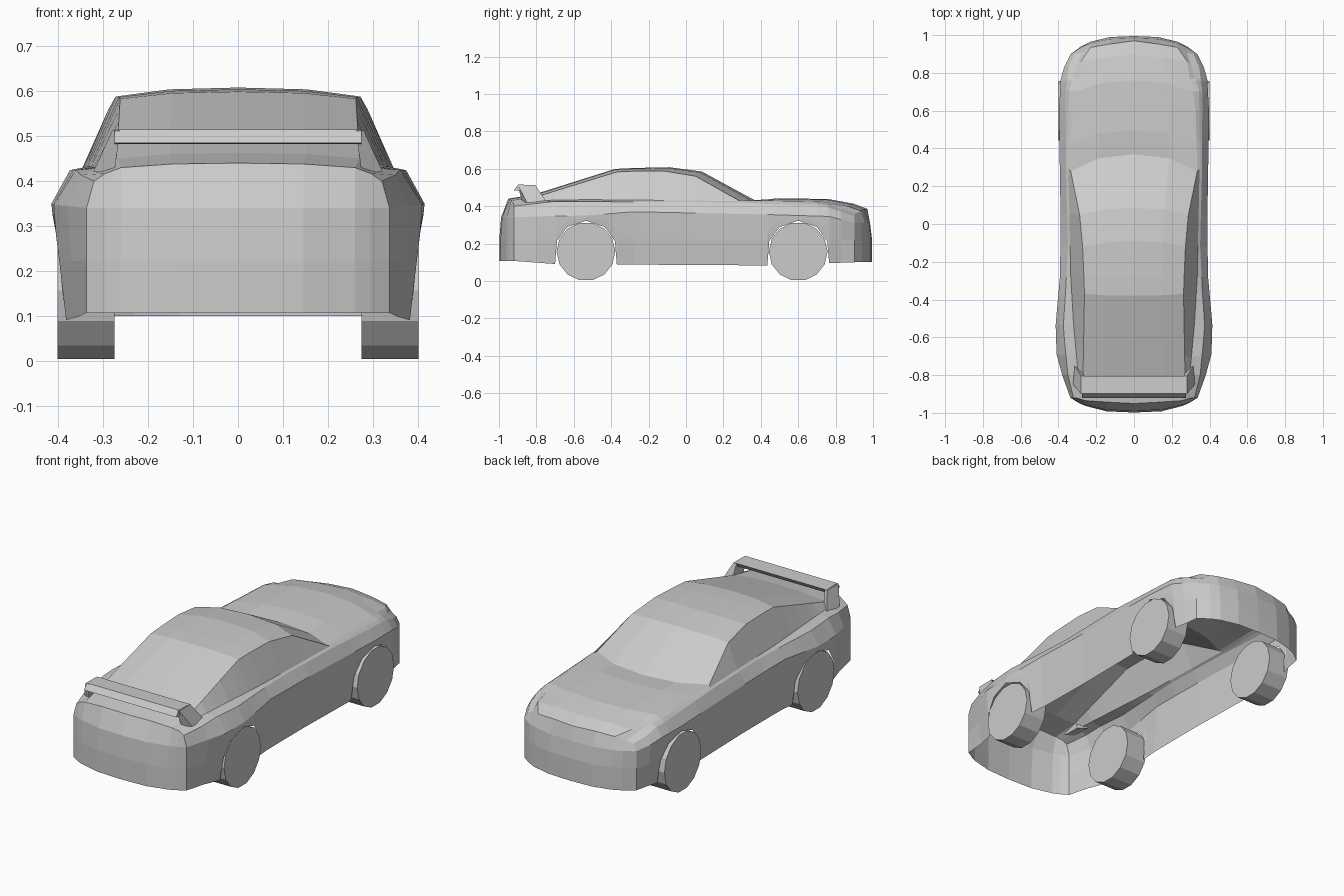
import bpy, bmesh, math

if "Cube" in bpy.data.objects:
    bpy.data.objects.remove(bpy.data.objects["Cube"])


def lerp_keys(keys, y):
    """Piecewise linear value at y; keys run from nose (+y) to tail (-y)."""
    for (y0, v0), (y1, v1) in zip(keys, keys[1:]):
        if y >= y1:
            t = min(1, max(0, (y0 - y) / (y0 - y1)))
            return v0 + (v1 - v0) * t
    return keys[-1][1]


def make_object(name, bm):
    mesh = bpy.data.meshes.new(name)
    bm.to_mesh(mesh)
    bm.free()
    ob = bpy.data.objects.new(name, mesh)
    bpy.context.collection.objects.link(ob)
    return ob


def mirror(ob):
    m = ob.modifiers.new("mirror", 'MIRROR')
    m.merge_threshold = 0.001


def prism(name, a, b):
    """Solid between two matching loops."""
    bm = bmesh.new()
    va, vb = [bm.verts.new(p) for p in a], [bm.verts.new(p) for p in b]
    bm.faces.new(va)
    bm.faces.new(vb[::-1])
    n = len(va)
    for i in range(n):
        bm.faces.new((va[i], vb[i], vb[(i + 1) % n], va[(i + 1) % n]))
    bmesh.ops.recalc_face_normals(bm, faces=bm.faces)
    return make_object(name, bm)


# Body lines along the car, as (y, value)
WHEEL_Y, WHEEL_R, ARCH_R = (0.60, -0.535), 0.157, 0.165
WIDTH = [(.90, .335), (.83, .37), (.765, .388), (.6, .397), (.435, .395), (0, .388),
         (-.28, .392), (-.53, .415), (-.69, .41), (-.80, .38), (-.92, .337)]
WIDE_Z = [(.90, .31), (.765, .345), (.435, .355), (-.28, .37), (-.53, .35), (-.8, .345), (-.92, .34)]
SHOULDER_X = [(.90, .315), (.83, .345), (.7, .362), (.28, .36), (-.12, .35),
              (-.36, .362), (-.55, .375), (-.8, .35), (-.92, .32)]
SHOULDER_Z = [(.90, .345), (.83, .37), (.75, .395), (.28, .42), (-.7, .425), (-.92, .40)]
BELT_X = [(.90, .28), (.7, .345), (.28, .347), (-.28, .335), (-.53, .32), (-.8, .295), (-.92, .295)]
BELT_Z = [(.90, .36), (.75, .41), (.28, .427), (-.53, .435), (-.8, .43), (-.92, .417)]
EDGE_X = [(.90, .23), (.83, .28), (.65, .325), (.28, .335), (.05, .288), (-.12, .272),
          (-.36, .262), (-.8, .27), (-.92, .26)]
EDGE_Z = [(.90, .375), (.83, .40), (.7, .425), (.28, .432), (.05, .56), (-.12, .588),
          (-.36, .586), (-.8, .45), (-.92, .43)]
CENTRE_Z = [(.90, .385), (.83, .413), (.7, .438), (.435, .442), (.28, .43), (.05, .585),
            (-.12, .608), (-.36, .602), (-.8, .463), (-.92, .44)]
BOW = [(.90, .07), (.7, .06), (.435, .06), (.28, .09), (.05, .035), (-.12, .03),
       (-.36, -.01), (-.8, -.01), (-.92, -.03)]

arch_steps = (.165, .155, .10, 0, -.10, -.155, -.165)
stations = ([.90, .83] + [WHEEL_Y[0] + d for d in arch_steps] + [.28, .05, -.12, -.28]
            + [WHEEL_Y[1] + d for d in arch_steps] + [-.80, -.92])


def bottom_z(y):
    for c in WHEEL_Y:
        d = abs(y - c)
        if d < ARCH_R - .001:
            return WHEEL_R + math.sqrt(ARCH_R ** 2 - d ** 2)
    return lerp_keys([(.90, .10), (.435, .083), (-.69, .09), (-.92, .107)], y)


def section(y):
    """Half cross-section from the sill up to the centre line."""
    w, wz, bz = lerp_keys(WIDTH, y), lerp_keys(WIDE_Z, y), bottom_z(y)
    ex, ez, cz = (lerp_keys(k, y) for k in (EDGE_X, EDGE_Z, CENTRE_Z))
    bow = lerp_keys(BOW, y)
    tuck = .025 * min(1, (wz - bz) / .25) * (0 if y > .89 or y < -.91 else 1)
    return [(w - tuck, y, bz),
            (w - tuck * .4, y, max(.22, (bz + wz) / 2)),
            (w, y, wz),
            (lerp_keys(SHOULDER_X, y), y, lerp_keys(SHOULDER_Z, y)),
            (lerp_keys(BELT_X, y), y + bow * .1, lerp_keys(BELT_Z, y)),
            (ex, y + bow * (.5 if abs(y) > .8 else 0), ez),
            (ex * .56, y + bow * .75, ez + (cz - ez) * .8),
            (0, y + bow, cz)]


# Body shell, open underneath
bm = bmesh.new()
rings = [[bm.verts.new(p) for p in section(y)] for y in stations]
for a, b in zip(rings, rings[1:]):
    for i in range(len(a) - 1):
        bm.faces.new((a[i], a[i + 1], b[i + 1], b[i]))

# Rounded nose and tail panels closing the two end sections
for ring, sign, depth in ((rings[0], 1, .095), (rings[-1], -1, .078)):
    prev = ring[:4]
    for top in ring[4:]:
        x = top.co.x
        col = []
        for k, v in enumerate(ring[:3]):
            bulge = depth * (1 - (x / .337) ** 3) * (1, 1, .88)[k]
            col.append(bm.verts.new((x, v.co.y + sign * bulge, v.co.z)))
        col.append(top)
        for i in range(3):
            q = (prev[i], col[i], col[i + 1], prev[i + 1])
            bm.faces.new(q if sign < 0 else q[::-1])
        prev = col
bmesh.ops.recalc_face_normals(bm, faces=bm.faces)
bm.normal_update()
if sum(f.normal.z for f in bm.faces) < 0:
    bmesh.ops.reverse_faces(bm, faces=bm.faces)
mirror(make_object("body", bm))

# Rear wing blade
blade = [(-.92, .485), (-.897, .515), (-.805, .513), (-.82, .49), (-.88, .482)]
prism("wing_blade", [(-.275, y, z) for y, z in blade], [(.275, y, z) for y, z in blade])

# Slanted wing supports
mirror(prism("wing_supports",
             [(.262, -.90, .512), (.28, -.90, .512), (.28, -.805, .512), (.262, -.805, .512)],
             [(.275, -.875, .42), (.322, -.85, .42), (.318, -.745, .42), (.275, -.78, .42)]))

# Wheels
for label, y in zip(("nose", "tail"), WHEEL_Y):
    for side, s in (("left", -1), ("right", 1)):
        bpy.ops.mesh.primitive_cylinder_add(vertices=14, radius=WHEEL_R, depth=.126,
                                            location=(s * .338, y, WHEEL_R),
                                            rotation=(0, math.pi / 2, 0))
        bpy.context.object.name = f"{label}_wheel_{side}"
